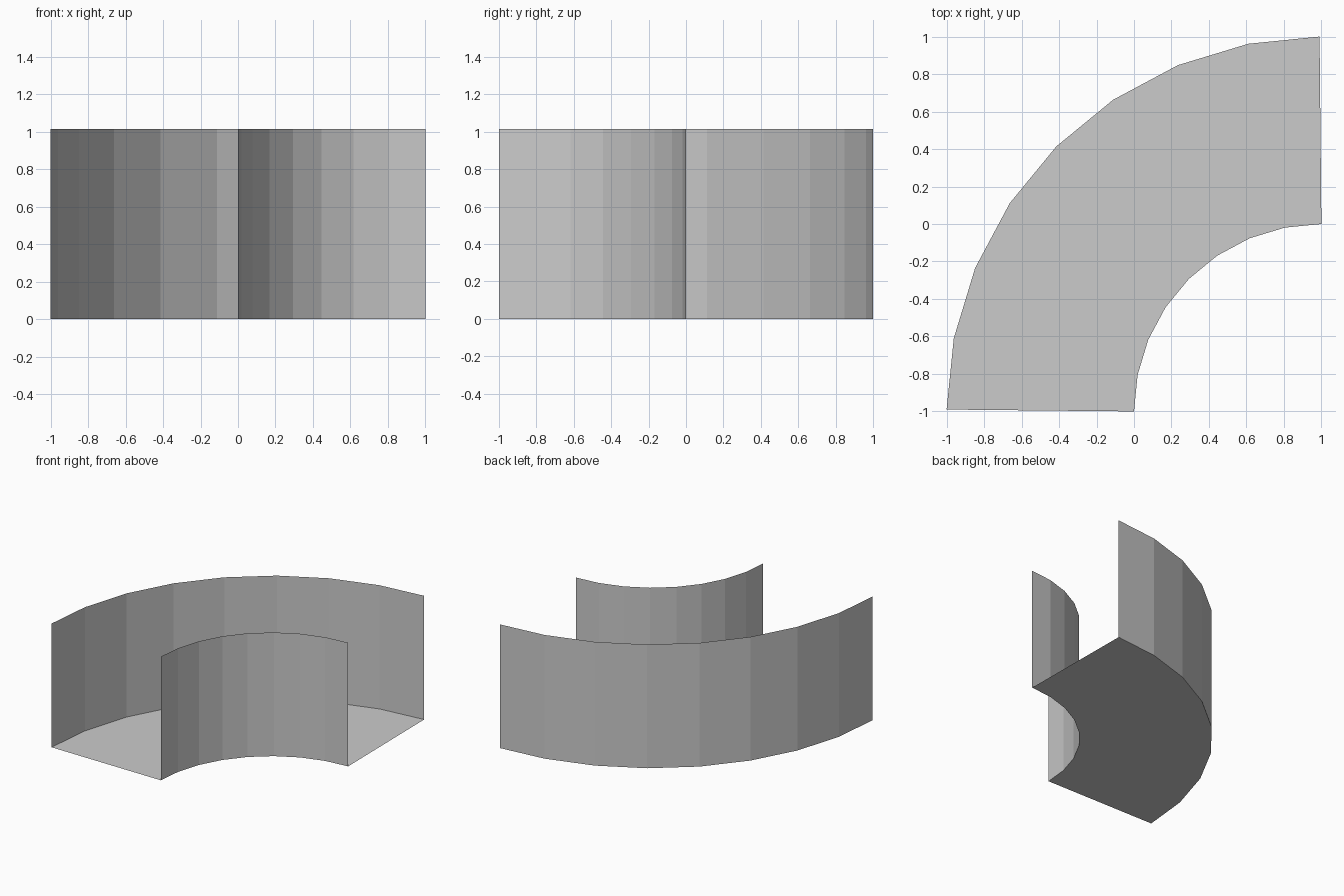
import bpy
from math import sin, cos, pi

if "Cube" in bpy.data.objects:
    bpy.data.objects.remove(bpy.data.objects["Cube"])

SEG = 8            # facets in the quarter turn
HEIGHT = 1.015
CX, CY = 1.0, -1.0  # centre of the bend


def arc(radius, z, trim=0.0):
    pts = []
    for i in range(SEG + 1):
        a = pi / 2 * i / SEG
        if i == 0:
            a += trim
        if i == SEG:
            a -= trim
        pts.append((CX - radius * cos(a), CY + radius * sin(a), z))
    return pts


def strip(name, row_a, row_b):
    n = len(row_a)
    faces = [(i, i + 1, n + i + 1, n + i) for i in range(n - 1)]
    mesh = bpy.data.meshes.new(name)
    mesh.from_pydata(row_a + row_b, [], faces)
    obj = bpy.data.objects.new(name, mesh)
    bpy.context.collection.objects.link(obj)
    return obj


TRIM = 0.005  # outer ends stop slightly short of the quarter turn

# Channel floor
strip("floor", arc(2, 0, TRIM), arc(1, 0))
# Outer curved wall
strip("outer_wall", arc(2, HEIGHT, TRIM), arc(2, 0, TRIM))
# Inner curved wall
strip("inner_wall", arc(1, 0), arc(1, HEIGHT))
